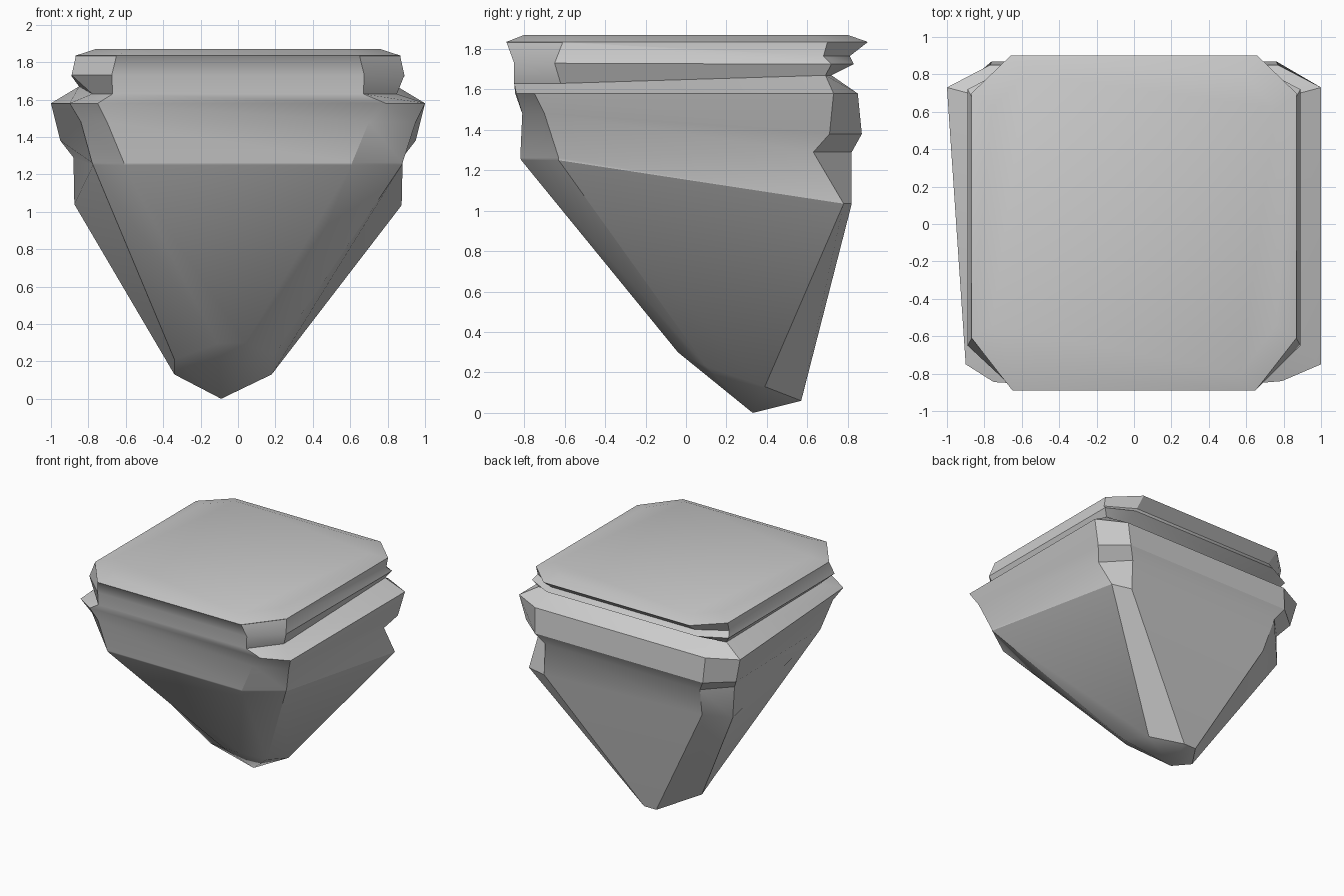
import bpy, bmesh

if "Cube" in bpy.data.objects:
    bpy.data.objects.remove(bpy.data.objects["Cube"])

# Each ring is a chamfered rectangle:
# half width, front y, back y, corner x front/back, corner y front/back,
# z front/back, inward shift of the left front corner
RINGS = [
    (.76, -.80, .80, .57, .58, -.54, .62, 1.87, 1.87, 0),
    (.868, -.89, .90, .65, .66, -.61, .70, 1.835, 1.835, 0),
    (.867, -.888, .81, .65, .65, -.61, .68, 1.833, 1.765, 0),
    (.89, -.85, .83, .675, .68, -.65, .72, 1.73, 1.725, 0),
    (.85, -.85, .72, .67, .68, -.62, .69, 1.63, 1.67, .07),
    (1.0, -.845, .85, .75, .77, -.75, .73, 1.58, 1.58, .10),
    (.95, -.81, .87, .70, .76, -.70, .71, 1.48, 1.38, .11),
    (.88, -.82, .82, .61, .70, -.63, .63, 1.262, 1.29, .10),
    (.875, -.815, .82, .61, .71, -.63, .78, 1.25, 1.035, .10),
]
# Small ring just above the pointed tip
TIP_RING = [(-.11, -.03, .295), (.04, -.04, .30), (.19, .10, .23), (.18, .39, .13),
            (-.02, .57, .06), (-.13, .57, .06), (-.34, .28, .13), (-.34, .13, .21)]


def ring_points(x, yf, yb, cf, cb, sf, sb, zf, zb, shift):
    return [(-cf, yf, zf), (cf, yf, zf), (x, sf, zf), (x, sb, zb),
            (cb, yb, zb), (-cb, yb, zb), (-x, sb, zb), (-x + shift, sf, zf)]


rings = [ring_points(*r) for r in RINGS]
rings[5][1] = (.79, -.84, 1.58)       # wider front right shoulder
rings[8][5] = (-.66, .735, 1.04)      # deeper chip at the back left
rings[8][6] = (-.875, .645, 1.04)

# Faceted tapering block with a grooved cap
bm = bmesh.new()
loops = [[bm.verts.new(p) for p in pts] for pts in rings + [TIP_RING]]
bm.faces.new(loops[0])
for a, b in zip(loops, loops[1:]):
    for i in range(8):
        j = (i + 1) % 8
        bm.faces.new((a[i], b[i], b[j], a[j]))
apex = bm.verts.new((-.09, .33, 0))
for i in range(8):
    bm.faces.new((loops[-1][i], apex, loops[-1][(i + 1) % 8]))
bmesh.ops.recalc_face_normals(bm, faces=bm.faces[:])
mesh = bpy.data.meshes.new("tapered_stone_block")
bm.to_mesh(mesh)
bm.free()
block = bpy.data.objects.new("tapered_stone_block", mesh)
bpy.context.collection.objects.link(block)
bpy.context.view_layer.objects.active = block
block.select_set(True)
bpy.ops.object.shade_smooth_by_angle(angle=0.52)
